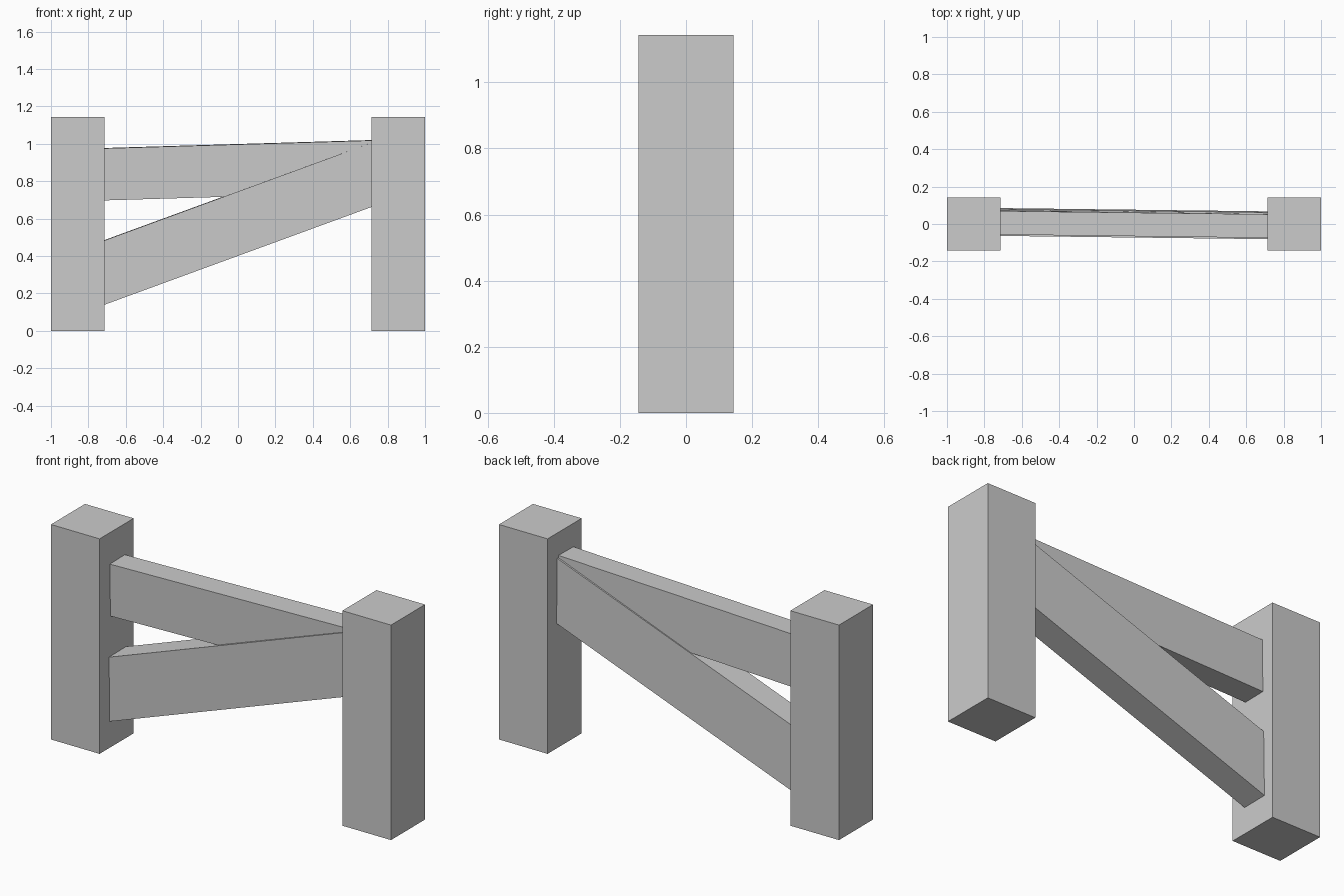
import bpy
from math import radians, cos

if "Cube" in bpy.data.objects:
    bpy.data.objects.remove(bpy.data.objects["Cube"])


def box(name, size, loc, rot=(0, 0, 0)):
    bpy.ops.mesh.primitive_cube_add(size=1, location=loc,
                                    rotation=[radians(a) for a in rot])
    ob = bpy.context.object
    ob.name = name
    ob.scale = size
    bpy.ops.object.transform_apply(location=False, rotation=False, scale=True)
    return ob


# Square posts at both ends
POST_W, POST_H = 0.286, 1.143
for side, sx in (("left", -1), ("right", 1)):
    box(side + "_post", (POST_W, POST_W, POST_H),
        (sx * (1 - POST_W / 2), 0, POST_H / 2))


# Slightly crooked rails, with their ends buried inside the posts
def rail(name, height, thickness, y, z, pitch):
    box(name, (1.72 / cos(radians(pitch)), thickness, height),
        (0, y, z), (1.0, -pitch, -0.7))


rail("upper_rail", 0.278, 0.126, 0.0, 0.859, 1.7)
rail("lower_rail", 0.323, 0.143, 0.002, 0.574, 20.1)
